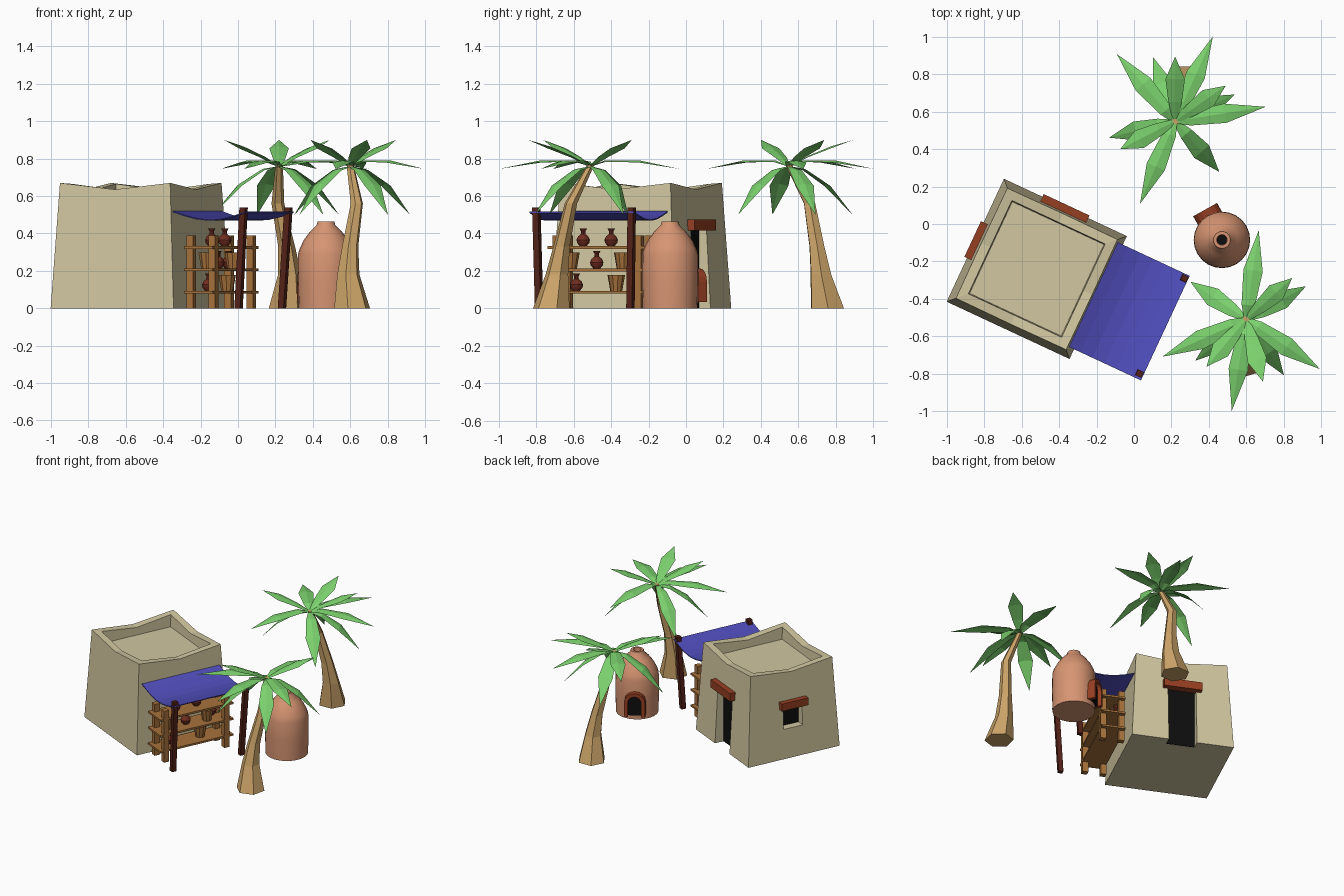
import bpy, bmesh, math
from mathutils import Matrix, Vector

if "Cube" in bpy.data.objects:
    bpy.data.objects.remove(bpy.data.objects["Cube"])


def mat(name, r, g, b):
    m = bpy.data.materials.new(name)
    m.diffuse_color = (r, g, b, 1)
    m.use_nodes = True
    m.node_tree.nodes["Principled BSDF"].inputs["Base Color"].default_value = m.diffuse_color
    return m


CLAY = mat("sand_clay", .64, .57, .35)
BLUE = mat("blue_cloth", .08, .075, .50)
TERRA = mat("terracotta", .68, .30, .17)
WOOD = mat("light_wood", .39, .17, .045)
DARK = mat("dark_wood", .09, .016, .009)
RUST = mat("rust_brown", .31, .05, .016)
JAR = mat("jar_red", .16, .026, .014)
BARK = mat("palm_bark", .60, .37, .14)
LEAF = mat("leaf_green", .20, .64, .155)
BLACK = mat("black", .004, .004, .004)

HOUSE = Matrix.Translation((-.52, -.24, 0)) @ Matrix.Rotation(math.radians(-25), 4, 'Z')


def loft(name, rings, material, matrix=Matrix(), closed=True, caps=True, smooth=False):
    """Skin a list of equal-length point rings."""
    bm = bmesh.new()
    vs = [[bm.verts.new(p) for p in ring] for ring in rings]
    n = len(rings[0])
    for a, b in zip(vs, vs[1:]):
        for i in range(n if closed else n - 1):
            j = (i + 1) % n
            bm.faces.new((a[i], a[j], b[j], b[i]))
    if closed and caps:
        bm.faces.new(vs[0])
        bm.faces.new(vs[-1])
    bmesh.ops.remove_doubles(bm, verts=bm.verts, dist=1e-5)
    bmesh.ops.recalc_face_normals(bm, faces=bm.faces)
    if not closed and sum(f.normal.z * f.calc_area() for f in bm.faces) < 0:
        bmesh.ops.reverse_faces(bm, faces=bm.faces)
    me = bpy.data.meshes.new(name)
    bm.to_mesh(me)
    bm.free()
    me.materials.append(material)
    me.transform(matrix)
    ob = bpy.data.objects.new(name, me)
    bpy.context.collection.objects.link(ob)
    if smooth:
        bpy.ops.object.select_all(action='DESELECT')
        ob.select_set(True)
        bpy.context.view_layer.objects.active = ob
        bpy.ops.object.shade_smooth_by_angle(angle=math.radians(32))
    return ob


def rect(cx, cy, hx, hy, z):
    return [(cx - hx, cy - hy, z), (cx + hx, cy - hy, z), (cx + hx, cy + hy, z), (cx - hx, cy + hy, z)]


def box(name, x0, x1, y0, y1, z0, z1, material, matrix=HOUSE):
    a = ((x0 + x1) / 2, (y0 + y1) / 2, (x1 - x0) / 2, (y1 - y0) / 2)
    return loft(name, [rect(*a, z0), rect(*a, z1)], material, matrix)


def circle(x, y, z, r, n, turn=0):
    return [(x + r * math.cos(turn + math.tau * i / n), y + r * math.sin(turn + math.tau * i / n), z)
            for i in range(n)]


def lathe(name, profile, n, material, matrix, smooth=True):
    return loft(name, [circle(0, 0, z, r, n) for r, z in profile], material, matrix, smooth=smooth)


# House: tapered block with sagging parapet and sunken roof
def wall_ring(h, zc, zm, hm):
    pts = []
    for sx, sy in ((-1, -1), (0, -1), (1, -1), (1, 0), (1, 1), (0, 1), (-1, 1), (-1, 0)):
        corner = sx and sy
        k = h if corner else hm
        pts.append((sx * k, sy * k, zc if corner else zm))
    return pts


house = loft("house_walls", [wall_ring(.3625, 0, 0, .3625), wall_ring(.325, .67, .635, .327),
                             wall_ring(.275, .665, .63, .275), wall_ring(.27, .575, .575, .27)], CLAY, HOUSE)

# Door and window recesses
cutters = [box("door_cutter", -.1, .1, .29, .5, -.05, .43, CLAY),
           box("window_cutter", -.5, -.29, -.075, .075, .22, .38, CLAY)]
bpy.context.view_layer.objects.active = house
for c in cutters:
    c.hide_render = True
    m = house.modifiers.new("cut", 'BOOLEAN')
    m.operation = 'DIFFERENCE'
    m.solver = 'EXACT'
    m.object = c
    bpy.ops.object.modifier_apply(modifier=m.name)
    bpy.data.objects.remove(c)
box("door_dark", -.098, .098, .286, .296, .002, .428, BLACK)
box("window_dark", -.296, -.286, -.074, .074, .222, .378, BLACK)
box("door_lintel", -.135, .135, .32, .378, .415, .475, RUST)
box("window_lintel", -.378, -.32, -.105, .105, .375, .43, RUST)

# Awning cloth sagging between wall and posts
cloth = []
for i in range(7):
    t = i / 6
    u, z = .325 + .432 * t, .516 - .006 * t - .045 * math.sin(math.pi * t)
    cloth.append([(u, -.305, z), (u, .312, z), (u, .312, z + .006), (u, -.305, z + .006)])
loft("awning_cloth", cloth, BLUE, HOUSE)

# Awning posts
for i, (x0, y0, x1, y1) in enumerate(((.003, -.785, .03, -.80), (.235, -.297, .27, -.29))):
    tilt = Matrix.Rotation(math.radians(-25), 4, 'Z')
    rings = []
    for x, y, z in ((x0, y0, 0), (x1, y1, .54)):
        rings.append([tuple(Vector((x, y, z)) + tilt @ Vector(p)) for p in rect(0, 0, .017, .017, 0)])
    loft(f"awning_post_{i}", rings, DARK)

# Shelf rack
for i, z in enumerate((.085, .205, .325)):
    box(f"shelf_{i}", .39, .56, -.29, .29, z - .007, z + .007, WOOD)
for i, u in enumerate((.41, .54)):
    for j, v in enumerate((-.24, .24)):
        box(f"shelf_leg_{i}{j}", u - .02, u + .02, v - .02, v + .02, 0, .39, WOOD)

# Jars and buckets on the shelves
JAR_SHAPE = [(.018, 0), (.033, .018), (.036, .034), (.028, .052), (.013, .064), (.012, .08), (.021, .095), (.012, .09)]
for i, (u, v, z) in enumerate(((.475, -.12, .332), (.475, .045, .332), (.475, -.04, .212),
                               (.43, .19, .212), (.475, -.16, .092))):
    lathe(f"jar_{i}", JAR_SHAPE, 10, JAR, HOUSE @ Matrix.Translation((u, v, z)))
for i, (u, v, z) in enumerate(((.48, -.19, .212), (.49, .12, .212), (.475, .075, .092))):
    lathe(f"bucket_{i}", [(.032, 0), (.047, .085), (.04, .085), (.036, .06)], 10, WOOD,
          HOUSE @ Matrix.Translation((u, v, z)))

# Domed oven with chimney hole
OVEN = Matrix.Translation((.47, -.085, 0))
lathe("oven_body", [(.147, 0), (.151, .15), (.149, .29), (.14, .32), (.118, .365), (.085, .41), (.05, .445),
                    (.045, .465), (.028, .465), (.026, .43)], 24, TERRA, OVEN)
lathe("oven_hole", [(.026, .43), (.026, .436)], 24, BLACK, OVEN)

# Oven mouth: arched frame and dark panel
MOUTH = OVEN @ Matrix.Rotation(math.radians(29), 4, 'Z')


def arch(r, y, spring=.14, base=.035):
    pts = [(r, y, base)]
    pts += [(r * math.cos(math.pi * i / 8), y, spring + r * math.sin(math.pi * i / 8)) for i in range(9)]
    return pts + [(-r, y, base)]


frame = list(zip(arch(.073, .11), arch(.073, .185), arch(.047, .185), arch(.047, .11)))
loft("oven_mouth_frame", frame, RUST, MOUTH)
loft("oven_mouth_dark", [arch(.048, .12), arch(.048, .158)], BLACK, MOUTH)

# Palms: the same tree twice, turned
MID = [(0, .76), (.16, .79), (.55, .79), (1, .745)]
LOW = [(0, .76), (.25, .745), (.6, .665), (1, .5)]
TOP = [(0, .76), (.3, .815), (.65, .865), (1, .90)]
FRONDS = [(MID, -34, .475), (MID, -99, .495), (MID, 204, .49), (MID, 82, .48),
          (LOW, 29, .365), (LOW, -56, .36), (LOW, 219, .35), (LOW, 146, .36),
          (TOP, 42, .33), (TOP, -75, .345), (TOP, 230, .33)]
TRUNK = [(.01, -.21, 0, .1), (-.01, -.18, .18, .062), (.0, -.155, .33, .045),
         (.035, -.105, .56, .034), (.0, 0, .765, .02)]
for k, (x, y, turn) in enumerate(((.60, -.51, 0), (.22, .55, 165))):
    base = Matrix.Translation((x, y, 0)) @ Matrix.Rotation(math.radians(turn), 4, 'Z')
    loft(f"palm_trunk_{k}", [circle(tx, ty, z, r, 6, .3) for tx, ty, z, r in TRUNK], BARK, base)
    for i, (path, ang, length) in enumerate(FRONDS):
        rings = []
        for (t, z), w in zip(path, (.012, .036, .052, 0)):
            r = length * t
            rings.append([(r, -w, z - w * .2), (r, 0, z), (r, w, z - w * .2)])
        loft(f"palm_frond_{k}_{i}", rings, LEAF, base @ Matrix.Rotation(math.radians(ang), 4, 'Z'), closed=False)
